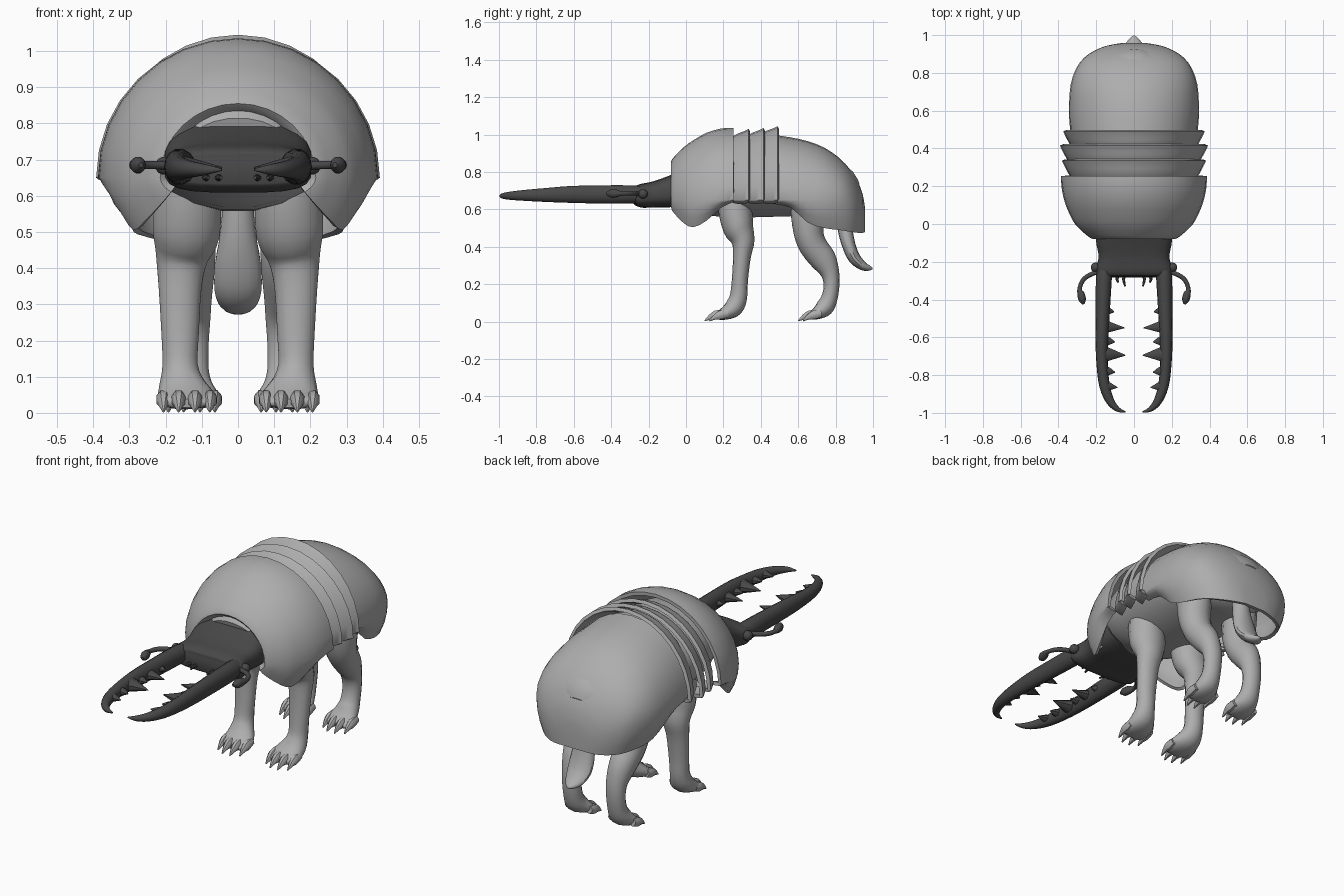
import bpy, bmesh, math
from mathutils import Vector

cube = bpy.data.objects.get("Cube")
if cube:
    bpy.data.objects.remove(cube, do_unlink=True)


def material(name, value):
    m = bpy.data.materials.new(name)
    m.use_nodes = True
    colour = (value, value, value, 1)
    m.diffuse_color = colour
    m.node_tree.nodes["Principled BSDF"].inputs["Base Color"].default_value = colour
    return m


GREY = material("shell_grey", 0.42)
DARK = material("beetle_dark", 0.065)
X, Z = Vector((1, 0, 0)), Vector((0, 0, 1))
parts = []


def smooth_rows(rows, steps):
    """Catmull-Rom interpolation of whole rows of numbers."""
    rows = [Vector(r) for r in rows]
    out = []
    for i in range(len(rows) - 1):
        p0, p1, p2 = rows[max(i - 1, 0)], rows[i], rows[i + 1]
        p3 = rows[min(i + 2, len(rows) - 1)]
        for k in range(steps):
            t = k / steps
            out.append((p1 * 2 + (p2 - p0) * t + (p0 * 2 - p1 * 5 + p2 * 4 - p3) * t**2
                        + (p1 * 3 - p0 - p2 * 3 + p3) * t**3) / 2)
    return out + [rows[-1]]


def skin(name, rings, mat, closed=True, caps=(True, True)):
    """Join equal rings of points into one surface."""
    bm = bmesh.new()
    rings = [[bm.verts.new(p) for p in ring] for ring in rings]
    n = len(rings[0])
    for a, b in zip(rings, rings[1:]):
        for i in range(n if closed else n - 1):
            j = (i + 1) % n
            bm.faces.new((a[i], a[j], b[j], b[i]))
    for wanted, ring in zip(caps, (rings[0], rings[-1])):
        if wanted:
            bm.faces.new(ring)
    bmesh.ops.recalc_face_normals(bm, faces=bm.faces)
    mesh = bpy.data.meshes.new(name)
    bm.to_mesh(mesh)
    bm.free()
    mesh.materials.append(mat)
    ob = bpy.data.objects.new(name, mesh)
    bpy.context.collection.objects.link(ob)
    parts.append(ob)
    return ob


def loft(name, rows, mat, axis=X, sides=14, steps=3, power=1.0, s=1):
    """Oval tube; rows are x, y, z, radius along axis, radius across it."""
    rows = smooth_rows([(r[0] * s, *r[1:]) for r in rows], steps)
    centres = [Vector(r[:3]) for r in rows]
    rings = []
    for i, r in enumerate(rows):
        t = (centres[min(i + 1, len(rows) - 1)] - centres[max(i - 1, 0)]).normalized()
        b = t.cross(axis).normalized()
        a = b.cross(t)
        ring = []
        for k in range(sides):
            w = math.tau * (k + 0.5) / sides
            c, d = (math.copysign(abs(v)**power, v) for v in (math.cos(w), math.sin(w)))
            ring.append(centres[i] + a * c * max(r[3], .002) + b * d * max(r[4], .002))
        rings.append(ring)
    return skin(name, rings, mat)


def shell(name, rows, steps=2, back=False):
    """Arched plate; rows are y, half width, top, bottom."""
    rings = []
    for y, w, top, low in smooth_rows(rows, steps):
        mid = max(low, min(0.65, top - 0.55 * (top - low)))
        wall = [(w * (1 - 0.14 * u * u), mid + (low - mid) * u) for u in (1, .66, .33)]
        arch = [(w * math.cos(a), mid + (top - mid) * math.sin(a))
                for a in (math.pi * k / 16 for k in range(17))]
        outline = wall + arch + [(-x, z) for x, z in reversed(wall)]
        rings.append([(x, y, z) for x, z in outline])
    ob = skin(name, rings, GREY, closed=False, caps=(False, back))
    mod = ob.modifiers.new("thickness", "SOLIDIFY")
    mod.thickness, mod.offset = 0.018, -1
    bpy.context.view_layer.objects.active = ob
    bpy.ops.object.modifier_apply(modifier=mod.name)


# Armour: shoulder plate, three bands, rump plate
shell("shoulder_shell", [
    (-.055, .19, .835, .64), (-.08, .215, .855, .61), (-.06, .25, .885, .575),
    (-.01, .305, .935, .525), (.04, .335, .97, .505), (.11, .365, 1.01, .54),
    (.19, .383, 1.033, .61), (.255, .387, 1.035, .64)])
for i, (y, w, top) in enumerate([(.25, .382, 1.03), (.33, .392, 1.035), (.405, .375, 1.045)]):
    shell("band_%d" % (i + 1), [(y, w - .045, top - .04, .635), (y + .025, w - .03, top - .025, .63),
                                (y + .06, w - .012, top - .012, .63), (y + .085, w, top, .635)])
shell("rump_shell", [
    (.46, .335, 1.0, .63), (.56, .343, .985, .61), (.65, .343, .965, .53),
    (.74, .335, .93, .5), (.82, .308, .875, .49), (.88, .265, .81, .48),
    (.92, .205, .745, .475), (.945, .14, .68, .475), (.957, .07, .61, .48)], back=True)

# Body and tail
loft("body", [(0, -.04, .72, .15, .1), (0, .1, .755, .25, .19), (0, .35, .76, .3, .205),
              (0, .6, .74, .29, .18), (0, .8, .7, .22, .15), (0, .88, .66, .12, .09)], GREY, sides=20)
loft("tail", [(0, .84, .62, .04, .04), (0, .85, .5, .05, .04), (0, .87, .41, .065, .036),
              (0, .9, .34, .066, .033), (0, .945, .298, .05, .024), (0, .98, .286, .025, .014),
              (0, .998, .285, .004, .004)], GREY)

# Head
loft("head", [(0, .02, .72, .19, .1), (0, -.08, .695, .203, .085), (0, -.17, .68, .188, .07),
              (0, -.24, .672, .203, .064), (0, -.27, .668, .195, .05), (0, -.28, .668, .17, .035)],
     DARK, sides=20, power=.6)

FRONT_LEG = [(.14, .26, .7, .08, .09), (.14, .263, .6, .093, .09), (.143, .28, .5, .095, .082),
             (.155, .305, .43, .074, .062), (.16, .299, .35, .061, .048), (.16, .288, .22, .053, .043),
             (.16, .28, .13, .05, .047), (.155, .255, .075, .065, .05), (.145, .21, .045, .08, .036),
             (.142, .165, .03, .075, .02), (.142, .15, .027, .05, .012)]
REAR_LEG = [(.15, .66, .68, .08, .1), (.15, .655, .58, .085, .095), (.145, .655, .48, .085, .08),
            (.14, .68, .405, .078, .075), (.135, .735, .33, .065, .07), (.13, .77, .26, .055, .05),
            (.13, .778, .19, .05, .042), (.13, .765, .12, .05, .044), (.13, .74, .075, .06, .048),
            (.128, .7, .045, .075, .034), (.128, .66, .03, .07, .02), (.128, .645, .027, .05, .012)]
MANDIBLE = [(.155, -.24, .68, .045, .04), (.16, -.3, .68, .05, .042), (.165, -.45, .68, .05, .038),
            (.17, -.62, .68, .046, .034), (.168, -.75, .677, .038, .03), (.155, -.86, .675, .03, .028),
            (.125, -.94, .673, .022, .022), (.085, -.982, .672, .014, .013), (.045, -.995, .672, .003, .003)]
ANTENNA = [(.18, -.25, .683, .012, .012), (.235, -.27, .685, .012, .012), (.272, -.3, .685, .012, .012),
           (.288, -.345, .685, .012, .012), (.281, -.37, .685, .021, .019), (.274, -.4, .685, .023, .02),
           (.268, -.425, .685, .007, .007)]
TEETH = [(-.46, .105, .02), (-.545, .05, .03), (-.62, .1, .022), (-.69, .045, .036),
         (-.78, .1, .022), (-.86, .088, .024)]

for side, s in (("left", 1), ("right", -1)):
    # Legs with four clawed toes each
    for place, rows, tip in (("front", FRONT_LEG, .1), ("rear", REAR_LEG, .6)):
        loft("%s_%s_leg" % (side, place), rows, GREY, s=s)
        foot = rows[-1][0]
        for i, dx in enumerate((-.064, -.023, .022, .064)):
            y, x = tip + (.025 if i in (0, 3) else 0), foot + dx
            loft("%s_%s_toe_%d" % (side, place, i + 1),
                 [(x, y + .1, .045, .017, .02), (x, y + .06, .036, .021, .025),
                  (x, y + .03, .024, .014, .015), (x, y, .004, .003, .003)],
                 GREY, sides=8, s=s)
    # Toothed mandible
    loft(side + "_mandible", MANDIBLE, DARK, axis=Z, s=s)
    for i, (y, tip, r) in enumerate(TEETH):
        loft("%s_tooth_%d" % (side, i + 1), [(.16, y, .678, r, r * 1.5), (.13, y, .678, r * .8, r),
                                             (tip, y - .005, .678, .002, .002)],
             DARK, axis=Z, sides=8, steps=1, s=s)
    # Feelers, mouth parts and eye
    loft(side + "_antenna", ANTENNA, DARK, axis=Z, sides=10, s=s)
    for i, (x, reach) in enumerate(((.055, .33), (.09, .31))):
        loft("%s_palp_%d" % (side, i + 1), [(x - .012, -.26, .65, .009, .009), (x, -.29, .65, .009, .009),
                                            (x - .008, -reach, .65, .005, .005)],
             DARK, axis=Z, sides=8, s=s)
    loft(side + "_eye", [(.18, -.23, .683, .02, .02), (.205, -.23, .683, .026, .026),
                         (.222, -.23, .683, .018, .018), (.228, -.23, .683, .004, .004)],
         DARK, axis=Z, sides=10, s=s)

# Soft shading with sharp rims
for ob in parts:
    ob.select_set(True)
bpy.context.view_layer.objects.active = parts[0]
bpy.ops.object.shade_smooth_by_angle(angle=math.radians(42))
